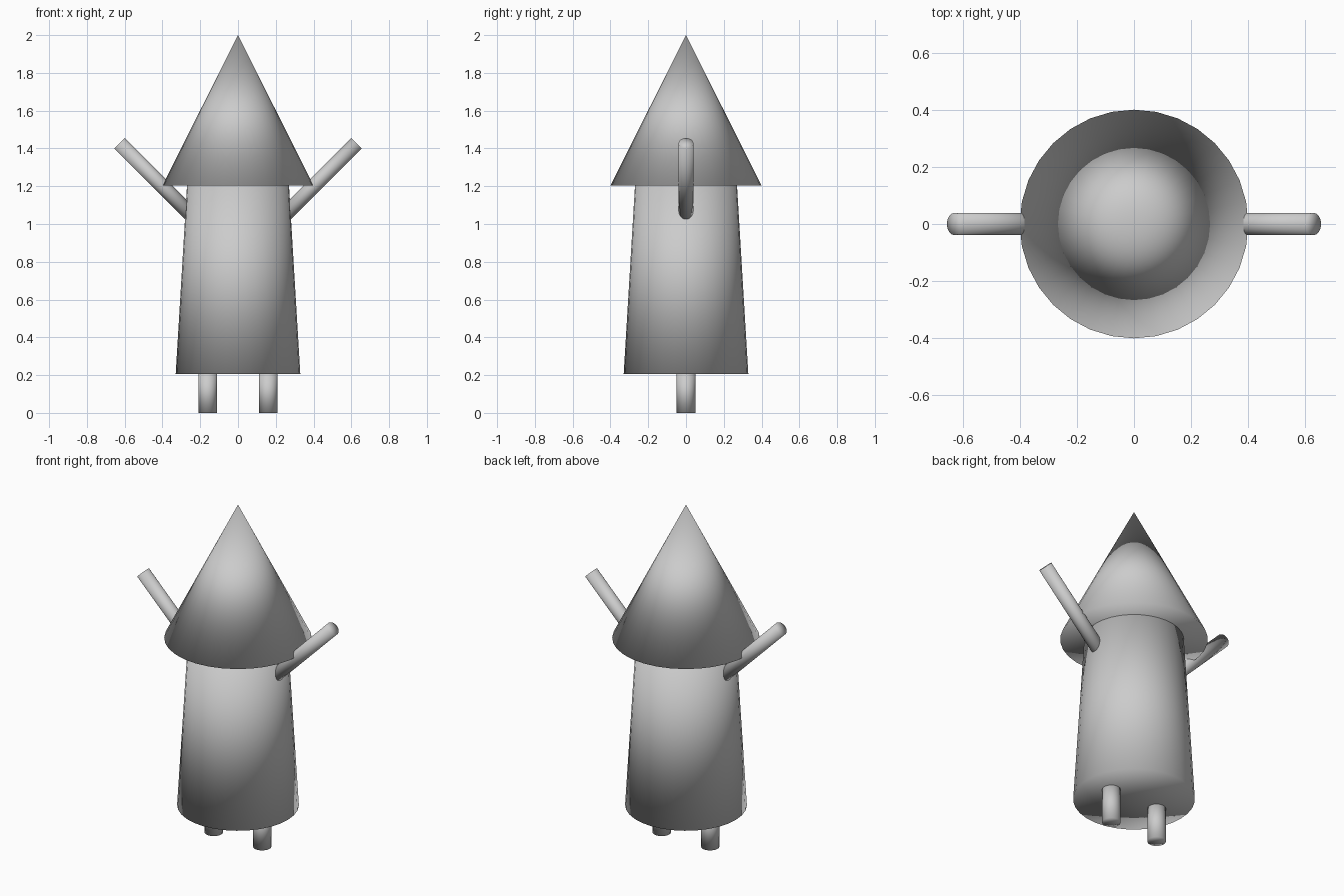
import bpy
import math

cube = bpy.data.objects.get("Cube")
if cube:
    bpy.data.objects.remove(cube, do_unlink=True)

# Single flat colour
GREY = (0.6, 0.6, 0.6, 1.0)
grey = bpy.data.materials.new("light_grey")
grey.use_nodes = True
grey.diffuse_color = GREY
grey.node_tree.nodes["Principled BSDF"].inputs["Base Color"].default_value = GREY


def tapered(name, bottom_radius, top_radius, length, centre, tilt=0.0):
    """Soft-shaded round solid with fan caps, tilted about the y axis."""
    bpy.ops.mesh.primitive_cone_add(
        vertices=32, radius1=bottom_radius, radius2=top_radius, depth=length,
        end_fill_type='TRIFAN', location=centre, rotation=(0, tilt, 0))
    obj = bpy.context.object
    obj.name = name
    obj.data.materials.append(grey)
    bpy.ops.object.shade_smooth()
    return obj


# Robe-like body and pointed hat
tapered("body", 0.33, 0.27, 1.0, (0, 0, 0.705))
tapered("hat", 0.4, 0.0, 0.796, (0, 0, 1.602))

# Legs and raised arms on both sides
ARM_LENGTH = 0.6
reach = ARM_LENGTH / 2 * math.sqrt(0.5)
for side, sign in (("left", 1), ("right", -1)):
    tapered(side + "_leg", 0.05, 0.05, 0.22, (sign * 0.16, 0, 0.11))
    tapered(side + "_arm", 0.039, 0.039, ARM_LENGTH,
            (sign * (0.627 - reach), 0, 1.427 - reach), sign * math.pi / 4)
